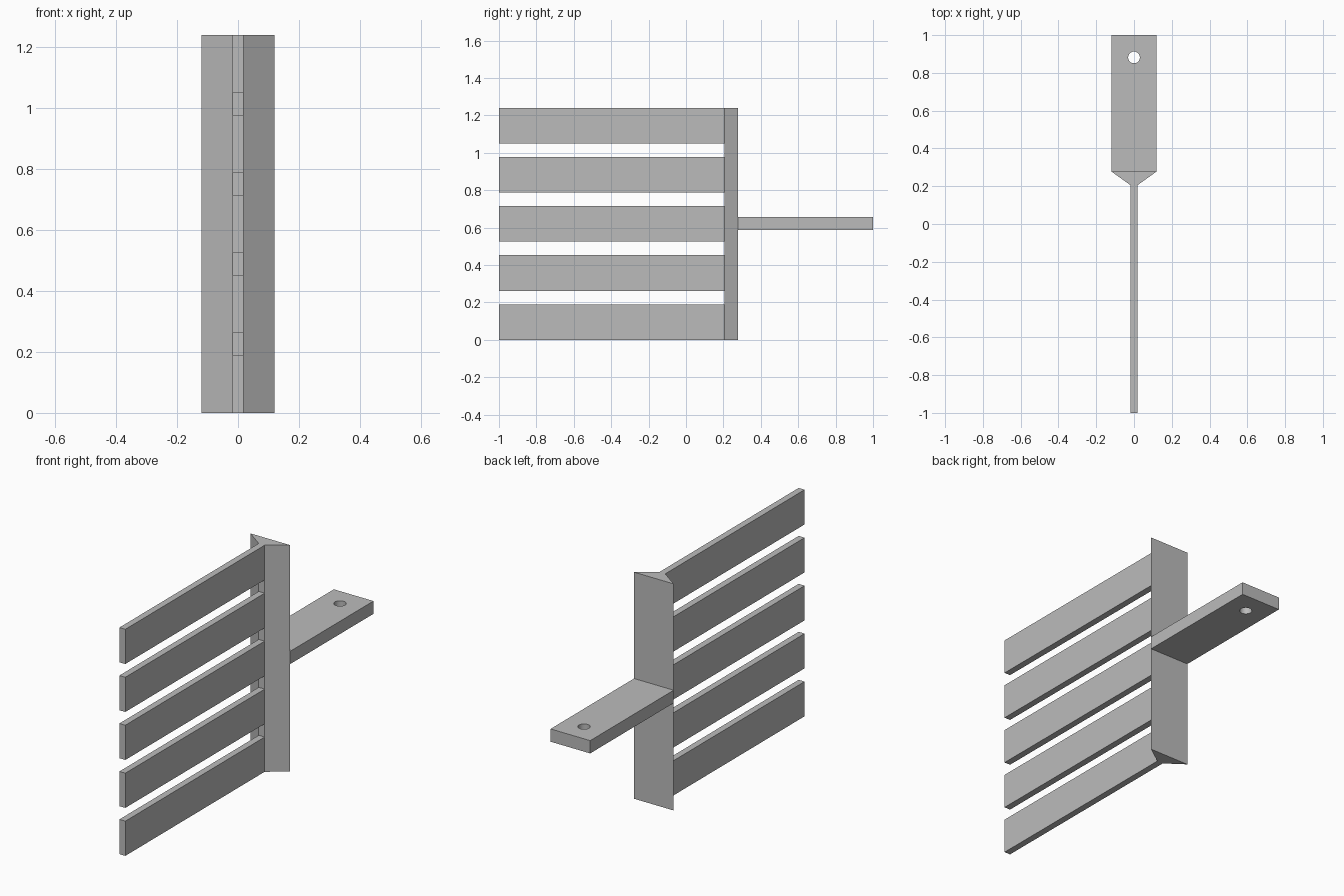
import bpy

cube = bpy.data.objects.get("Cube")
if cube:
    bpy.data.objects.remove(cube, do_unlink=True)

grey = bpy.data.materials.new("plain grey")
grey.use_nodes = True
colour = (0.5, 0.5, 0.5, 1)
grey.diffuse_color = colour
grey.node_tree.nodes["Principled BSDF"].inputs["Base Color"].default_value = colour

HEIGHT = 1.24
BLADE_HALF, SPINE_HALF = 0.018, 0.12
FRONT, NECK, SPINE_BACK, BACK = -1.0, 0.205, 0.278, 1.0
BLADES, BLADE_HEIGHT = 5, 0.19
HANDLE_BOTTOM, HANDLE_TOP = 0.588, 0.658


def prism(name, outline, bottom, top):
    """Extrude a counter-clockwise xy outline between two heights."""
    n = len(outline)
    verts = [(x, y, z) for z in (bottom, top) for x, y in outline]
    faces = [tuple(reversed(range(n))), tuple(range(n, 2 * n))]
    faces += [(i, (i + 1) % n, n + (i + 1) % n, n + i) for i in range(n)]
    mesh = bpy.data.meshes.new(name)
    mesh.from_pydata(verts, [], faces)
    mesh.materials.append(grey)
    obj = bpy.data.objects.new(name, mesh)
    bpy.context.collection.objects.link(obj)
    return obj


def taper(half_front, front, half_back, back):
    return [(-half_front, front), (half_front, front),
            (half_back, back), (-half_back, back)]


# Flared upright spine
prism("spine", taper(BLADE_HALF, NECK, SPINE_HALF, SPINE_BACK), 0, HEIGHT)

# Evenly stacked flat blades
pitch = (HEIGHT - BLADE_HEIGHT) / (BLADES - 1)
for i in range(BLADES):
    prism(f"blade_{i + 1}", taper(BLADE_HALF, FRONT, BLADE_HALF, NECK),
          i * pitch, i * pitch + BLADE_HEIGHT)

# Flat handle with a round hanging hole
handle = prism("handle", taper(SPINE_HALF, SPINE_BACK, SPINE_HALF, BACK),
               HANDLE_BOTTOM, HANDLE_TOP)
bpy.ops.mesh.primitive_cylinder_add(
    vertices=32, radius=0.031, depth=0.3,
    location=(0, 0.882, (HANDLE_BOTTOM + HANDLE_TOP) / 2))
cutter = bpy.context.object
cutter.name = "hole_cutter"
cutter.hide_render = True
cutter.data.materials.append(grey)

hole = handle.modifiers.new("hanging_hole", "BOOLEAN")
hole.operation = "DIFFERENCE"
hole.solver = "EXACT"
hole.object = cutter
bpy.ops.object.select_all(action="DESELECT")
handle.select_set(True)
bpy.context.view_layer.objects.active = handle
bpy.ops.object.modifier_apply(modifier=hole.name)
bpy.data.objects.remove(cutter, do_unlink=True)
bpy.ops.object.shade_smooth_by_angle()
